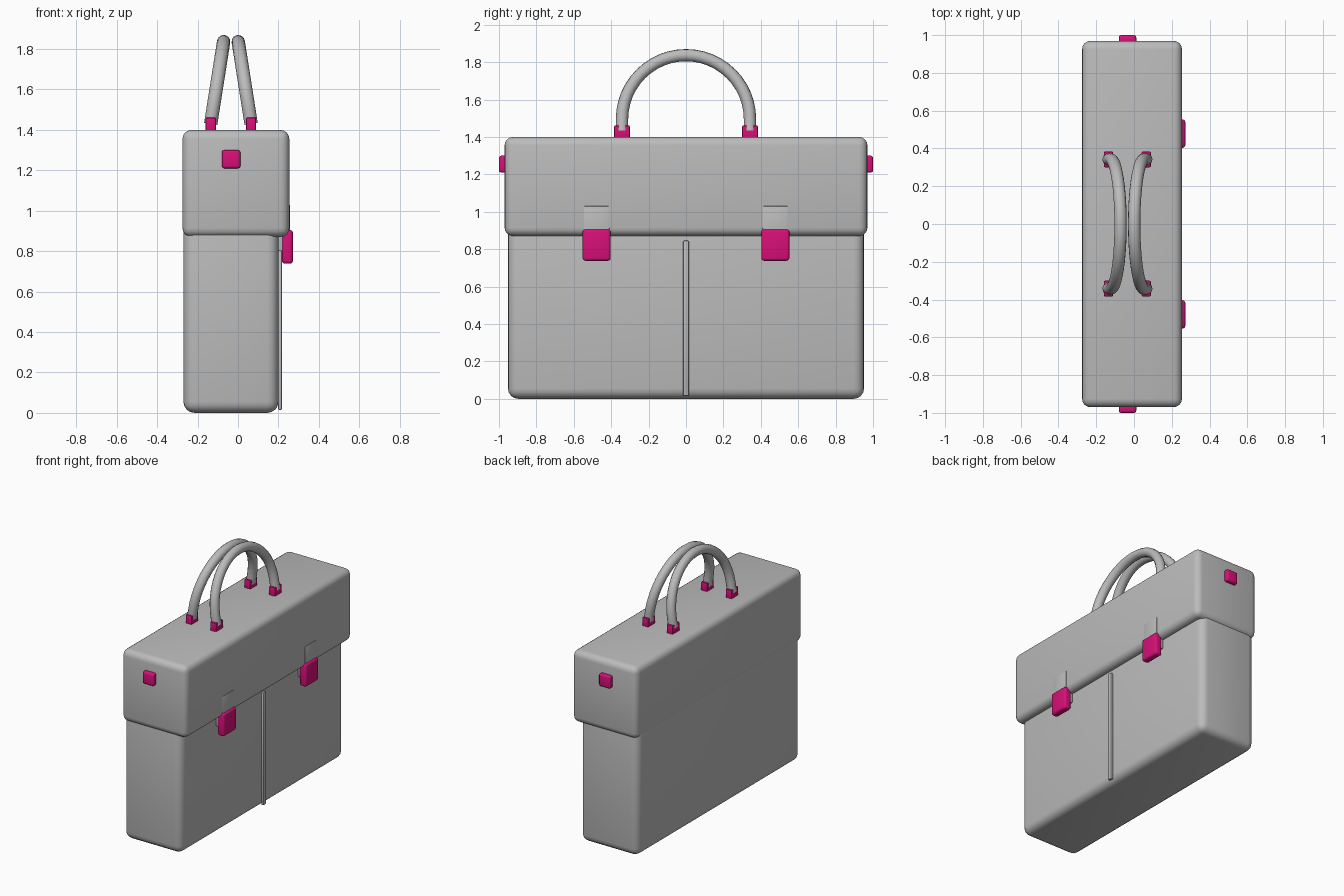
import bpy, math

if "Cube" in bpy.data.objects:
    bpy.data.objects.remove(bpy.data.objects["Cube"])


def material(name, rgb):
    m = bpy.data.materials.new(name)
    m.diffuse_color = (*rgb, 1)
    m.use_nodes = True
    m.node_tree.nodes["Principled BSDF"].inputs["Base Color"].default_value = m.diffuse_color
    return m


GREY = material("grey leather", (0.5, 0.5, 0.5))
PINK = material("magenta metal", (0.68, 0.005, 0.19))


def finish(ob, name, mat):
    ob.name = name
    ob.data.materials.clear()
    ob.data.materials.append(mat)
    return ob


def box(name, x, y, z, mat, bevel=0.0, segments=4):
    """Rounded box given by its (min, max) range on each axis."""
    bpy.ops.mesh.primitive_cube_add(
        size=1, location=[(a + b) / 2 for a, b in (x, y, z)])
    ob = bpy.context.object
    ob.scale = [b - a for a, b in (x, y, z)]
    bpy.ops.object.transform_apply(location=False, rotation=False, scale=True)
    finish(ob, name, mat)
    if bevel:
        mod = ob.modifiers.new("round", 'BEVEL')
        mod.width = bevel
        mod.segments = segments
        bpy.ops.object.modifier_apply(modifier="round")
    bpy.ops.object.shade_smooth_by_angle(angle=math.radians(40))
    return ob


# Main body and overhanging lid
box("body", (-0.27, 0.20), (-0.952, 0.952), (0, 1.0), GREY, 0.055)
box("lid", (-0.275, 0.254), (-0.97, 0.97), (0.87, 1.40), GREY, 0.045)

# Vertical seam strip on the broad side
box("seam_strip", (0.198, 0.218), (-0.016, 0.016), (0.015, 0.845), GREY, 0.006, 2)

for side, s in (("left", -1), ("right", 1)):
    # Strap and clasp holding the lid
    yc = 0.478 * s
    box(f"strap_{side}", (0.20, 0.257), (yc - 0.068, yc + 0.068), (0.80, 1.03), GREY, 0.004, 2)
    box(f"clasp_{side}", (0.217, 0.272), (yc - 0.075, yc + 0.075), (0.738, 0.905), PINK, 0.015, 3)
    # Stud on the lid end
    ends = sorted((0.95 * s, 1.0 * s))
    box(f"end_stud_{side}", (-0.08, 0.012), ends, (1.21, 1.30), PINK, 0.012, 3)

# Two arched handles leaning towards each other, with their mounts
for side, foot_x, top_x in (("rear", -0.135, -0.071), ("front", 0.065, 0.001)):
    path = [(-0.342, 1.43)]
    path += [(-0.342 * math.cos(math.pi * i / 24), 1.495 + 0.342 * math.sin(math.pi * i / 24))
             for i in range(25)]
    path += [(0.342, 1.43)]
    curve = bpy.data.curves.new("handle", 'CURVE')
    curve.dimensions = '3D'
    curve.bevel_depth = 0.033
    curve.bevel_resolution = 4
    curve.use_fill_caps = True
    spline = curve.splines.new('POLY')
    spline.points.add(len(path) - 1)
    for p, (y, z) in zip(spline.points, path):
        t = (z - 1.43) / 0.407
        p.co = (foot_x + (top_x - foot_x) * t, y, z, 1)
    ob = bpy.data.objects.new("handle", curve)
    bpy.context.collection.objects.link(ob)
    bpy.ops.object.select_all(action='DESELECT')
    ob.select_set(True)
    bpy.context.view_layer.objects.active = ob
    bpy.ops.object.convert(target='MESH')
    ob = finish(bpy.context.object, f"handle_{side}", GREY)
    bpy.ops.object.shade_smooth_by_angle(angle=math.radians(40))
    for end, s in (("left", -1), ("right", 1)):
        yc = 0.342 * s
        box(f"handle_mount_{side}_{end}", (foot_x - 0.025, foot_x + 0.025),
            (yc - 0.042, yc + 0.042), (1.385, 1.462), PINK, 0.008, 2)
